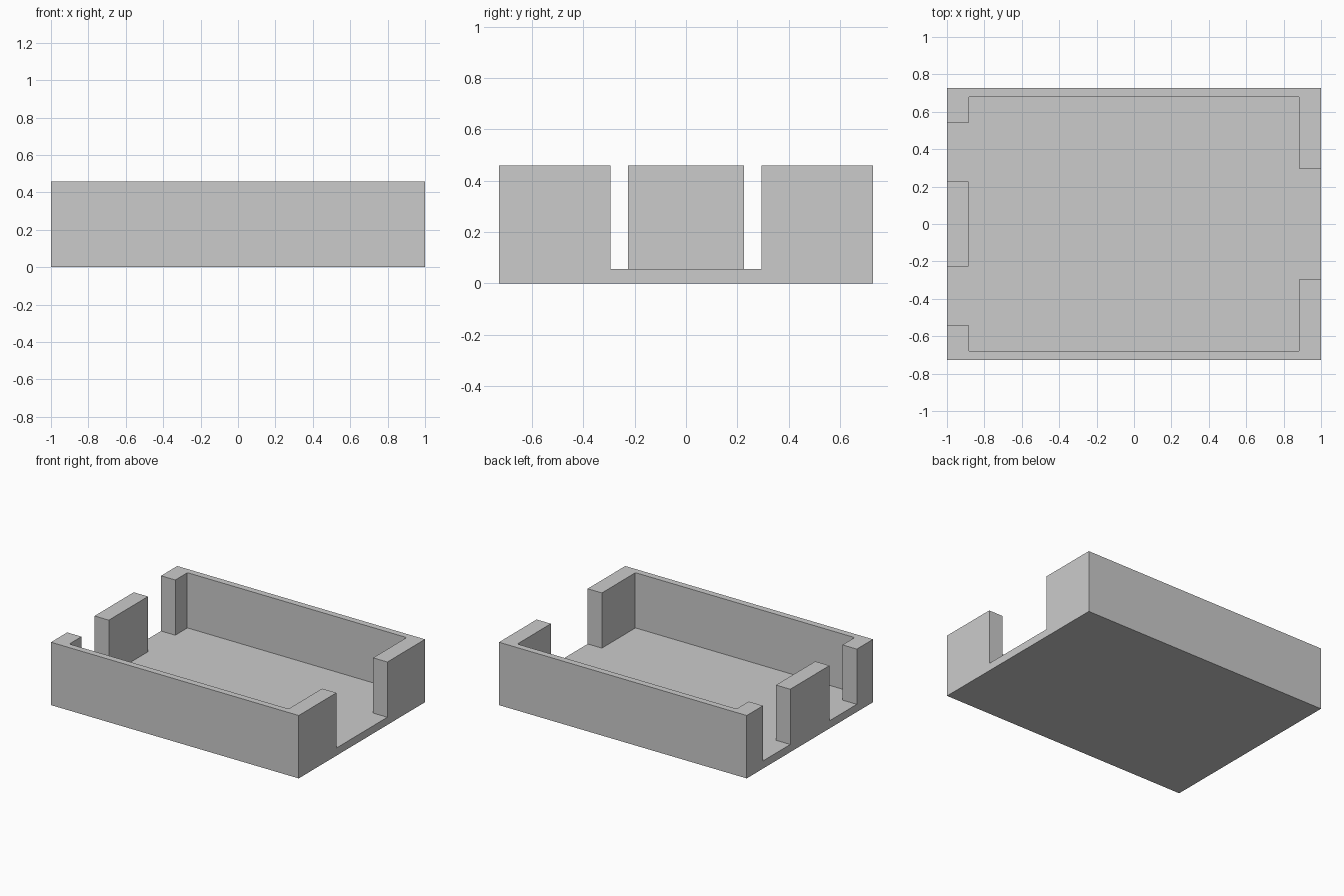
import bpy
import bmesh

cube = bpy.data.objects.get("Cube")
if cube:
    bpy.data.objects.remove(cube, do_unlink=True)

HALF_X, HALF_Y, HEIGHT = 1.0, 0.728, 0.459
FLOOR = 0.056
INNER_X, INNER_Y = 0.885, 0.681
OVER = 0.1  # how far cutters reach past the outside

grey = bpy.data.materials.new("light grey")
grey.use_nodes = True
colour = (0.6, 0.6, 0.6, 1)
grey.diffuse_color = colour
grey.node_tree.nodes["Principled BSDF"].inputs["Base Color"].default_value = colour


def box(name, low, high, corner=0):
    """Box between two corners, with optional softened upright edges."""
    bm = bmesh.new()
    bmesh.ops.create_cube(bm, size=1)
    for v in bm.verts:
        v.co = [high[i] if v.co[i] > 0 else low[i] for i in range(3)]
    if corner:
        upright = [e for e in bm.edges
                   if abs(e.verts[0].co.z - e.verts[1].co.z) > 0.01]
        bmesh.ops.bevel(bm, geom=upright, offset=corner, segments=3,
                        profile=0.5, affect='EDGES')
    mesh = bpy.data.meshes.new(name)
    bm.to_mesh(mesh)
    bm.free()
    mesh.materials.append(grey)
    obj = bpy.data.objects.new(name, mesh)
    bpy.context.collection.objects.link(obj)
    return obj


# Solid block that becomes the open tray
tray = box("tray", (-HALF_X, -HALF_Y, 0), (HALF_X, HALF_Y, HEIGHT))

# Main cavity, one wide gap in the +x wall, two gaps in the -x wall
top = HEIGHT + OVER
cutters = [
    box("cavity_cutter", (-INNER_X, -INNER_Y, FLOOR), (INNER_X, INNER_Y, top), 0.008),
    box("wide_gap_cutter", (0.7, -0.294, FLOOR), (HALF_X + OVER, 0.294, top)),
]
for side, label in ((-1, "front"), (1, "back")):
    y0, y1 = sorted((side * 0.226, side * 0.541))
    cutters.append(box(label + "_gap_cutter", (-HALF_X - OVER, y0, FLOOR),
                       (-0.7, y1, top)))

for cutter in cutters:
    cutter.hide_render = True
    mod = tray.modifiers.new(cutter.name, 'BOOLEAN')
    mod.operation = 'DIFFERENCE'
    mod.solver = 'EXACT'
    mod.object = cutter

# Apply the cuts and remove the cutters
bpy.context.view_layer.update()
evaluated = tray.evaluated_get(bpy.context.evaluated_depsgraph_get())
result = bpy.data.meshes.new_from_object(evaluated)
tray.modifiers.clear()
tray.data = result
result.name = "tray"
for cutter in cutters:
    bpy.data.objects.remove(cutter, do_unlink=True)
